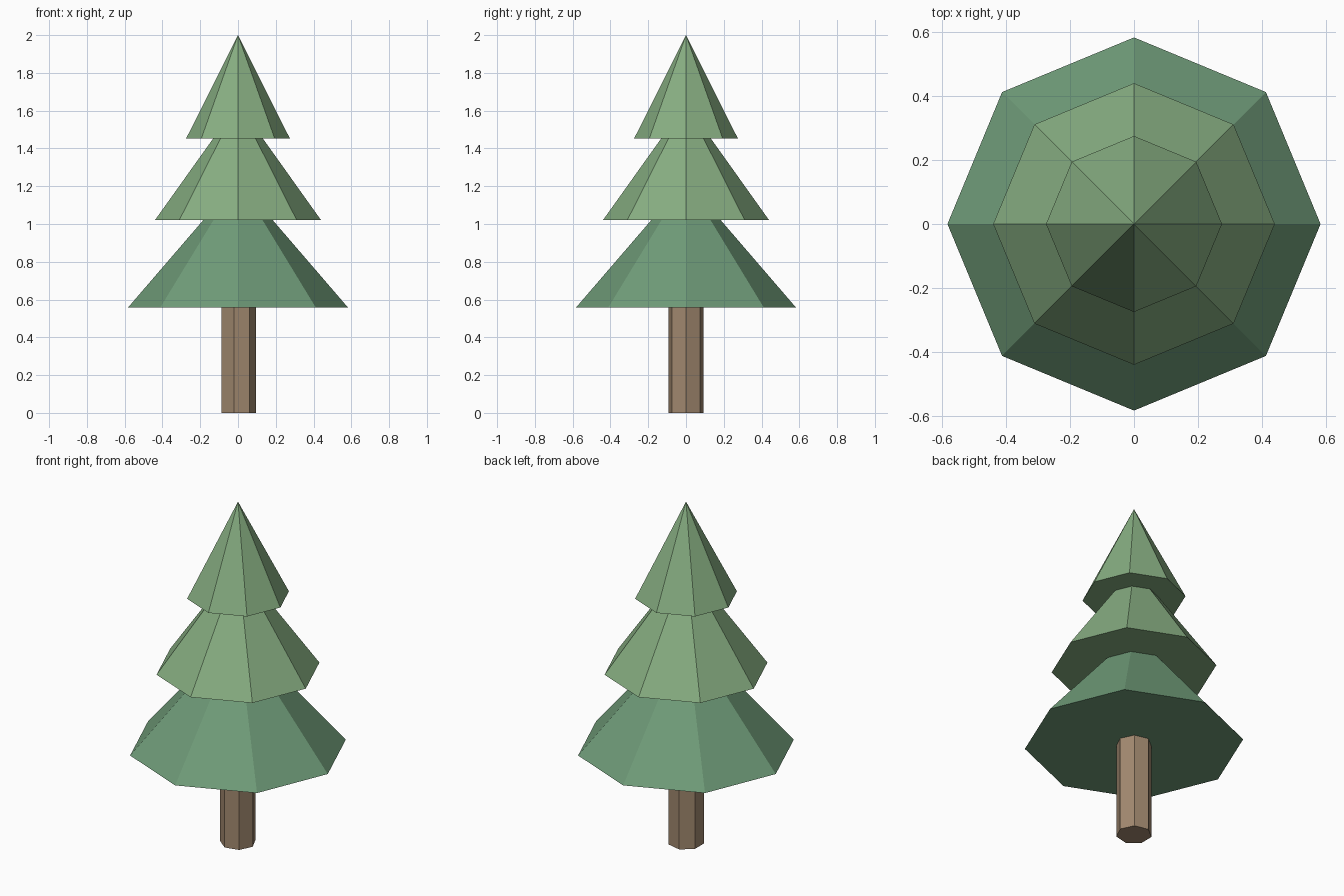
import bpy
from math import pi

if "Cube" in bpy.data.objects:
    bpy.data.objects.remove(bpy.data.objects["Cube"])


def material(name, color):
    mat = bpy.data.materials.new(name)
    mat.diffuse_color = (*color, 1)
    mat.use_nodes = True
    mat.node_tree.nodes["Principled BSDF"].inputs["Base Color"].default_value = mat.diffuse_color
    return mat


def cone(name, sides, r_low, r_top, z_low, z_top, mat):
    """Closed flat-sided cone or prism with one corner pointing along +x."""
    bpy.ops.mesh.primitive_cone_add(
        vertices=sides, radius1=r_low, radius2=r_top, depth=z_top - z_low,
        location=(0, 0, (z_low + z_top) / 2), rotation=(0, 0, -pi / 2))
    obj = bpy.context.object
    obj.name = name
    obj.data.materials.append(mat)
    return obj


bark = material("bark", (0.36, 0.25, 0.16))
dark_green = material("dark_green", (0.16, 0.33, 0.19))
light_green = material("light_green", (0.24, 0.42, 0.22))

# Seven-sided trunk, ending just inside the lowest foliage
cone("trunk", 7, 0.096, 0.096, 0, 0.60, bark)

# Three eight-sided foliage tiers, each tip hidden inside the tier above
tiers = [
    ("lower_foliage", 0.583, 0.557, 1.234, dark_green),
    ("middle_foliage", 0.44, 1.02, 1.637, light_green),
    ("top_foliage", 0.275, 1.452, 2.0, light_green),
]
for name, radius, z_low, z_tip, mat in tiers:
    cone(name, 8, radius, 0, z_low, z_tip, mat)
